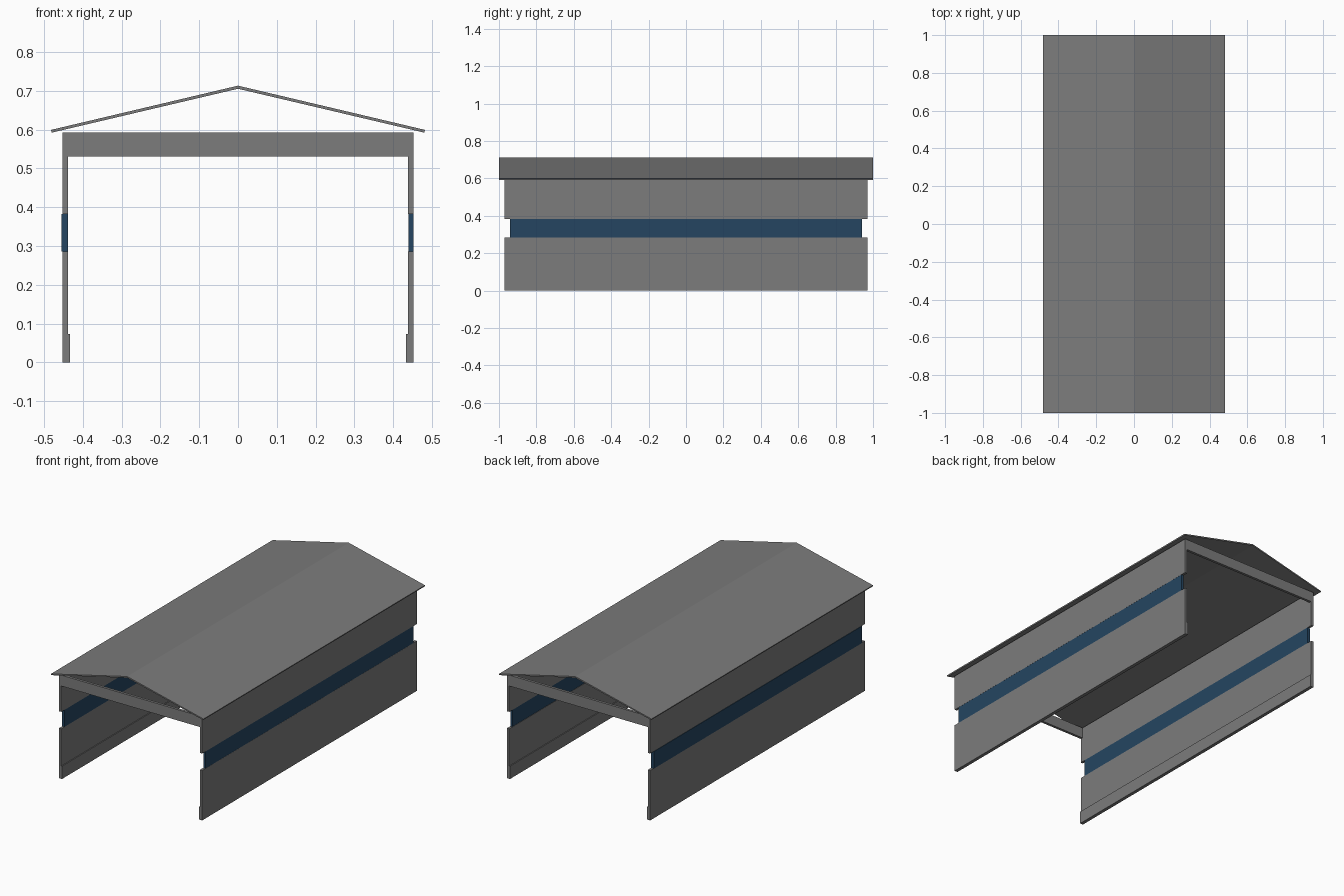
import bpy
import bmesh

cube = bpy.data.objects.get("Cube")
if cube:
    bpy.data.objects.remove(cube, do_unlink=True)


def make_material(name, rgb):
    mat = bpy.data.materials.new(name)
    mat.use_nodes = True
    mat.diffuse_color = (*rgb, 1)
    mat.node_tree.nodes["Principled BSDF"].inputs["Base Color"].default_value = (*rgb, 1)
    return mat


grey = make_material("grey_panel", (0.2, 0.2, 0.2))
blue = make_material("dark_blue_glass", (0.018, 0.06, 0.12))


def extrude_profile(name, points, y0, y1, mat):
    """Extrude an x-z outline along y."""
    bm = bmesh.new()
    face = bm.faces.new([bm.verts.new((x, y0, z)) for x, z in points])
    result = bmesh.ops.extrude_face_region(bm, geom=[face])
    verts = [v for v in result["geom"] if isinstance(v, bmesh.types.BMVert)]
    bmesh.ops.translate(bm, verts=verts, vec=(0, y1 - y0, 0))
    bmesh.ops.recalc_face_normals(bm, faces=bm.faces)
    mesh = bpy.data.meshes.new(name)
    bm.to_mesh(mesh)
    bm.free()
    mesh.materials.append(mat)
    obj = bpy.data.objects.new(name, mesh)
    bpy.context.collection.objects.link(obj)
    return obj


def box(name, x0, x1, y0, y1, z0, z1, mat):
    return extrude_profile(name, [(x0, z0), (x1, z0), (x1, z1), (x0, z1)], y0, y1, mat)


OUTER, INNER, SILL = 0.4525, 0.438, 0.433
HALF, TOP = 0.97, 0.592
WIN_LOW, WIN_HIGH, SILL_TOP = 0.285, 0.382, 0.073

# Side walls, each with a thicker foot on the inside
for side, s in (("left", 1), ("right", -1)):
    lower = [(OUTER, 0), (SILL, 0), (SILL, SILL_TOP), (INNER, SILL_TOP),
             (INNER, WIN_LOW), (OUTER, WIN_LOW)]
    extrude_profile(f"{side}_lower_wall", [(s * x, z) for x, z in lower], -HALF, HALF, grey)
    box(f"{side}_upper_wall", s * INNER, s * OUTER, -HALF, HALF, WIN_HIGH, TOP, grey)

# Window strips
box("left_window_strip", 0.44, 0.452, -0.94, 0.94, WIN_LOW, WIN_HIGH, blue)
box("right_window_strip", -0.455, -0.438, -0.94, 0.94, WIN_LOW, WIN_HIGH, blue)

# Beams across both open ends
for end, s in (("front", -1), ("back", 1)):
    box(f"{end}_beam", -OUTER, OUTER, s * HALF, s * (HALF - 0.015), 0.53, TOP, grey)

# Thin gable roof
roof = [(-0.482, 0.599), (0, 0.713), (0.482, 0.599), (0.48, 0.592), (0, 0.705), (-0.48, 0.592)]
extrude_profile("gable_roof", roof, -1, 1, grey)
